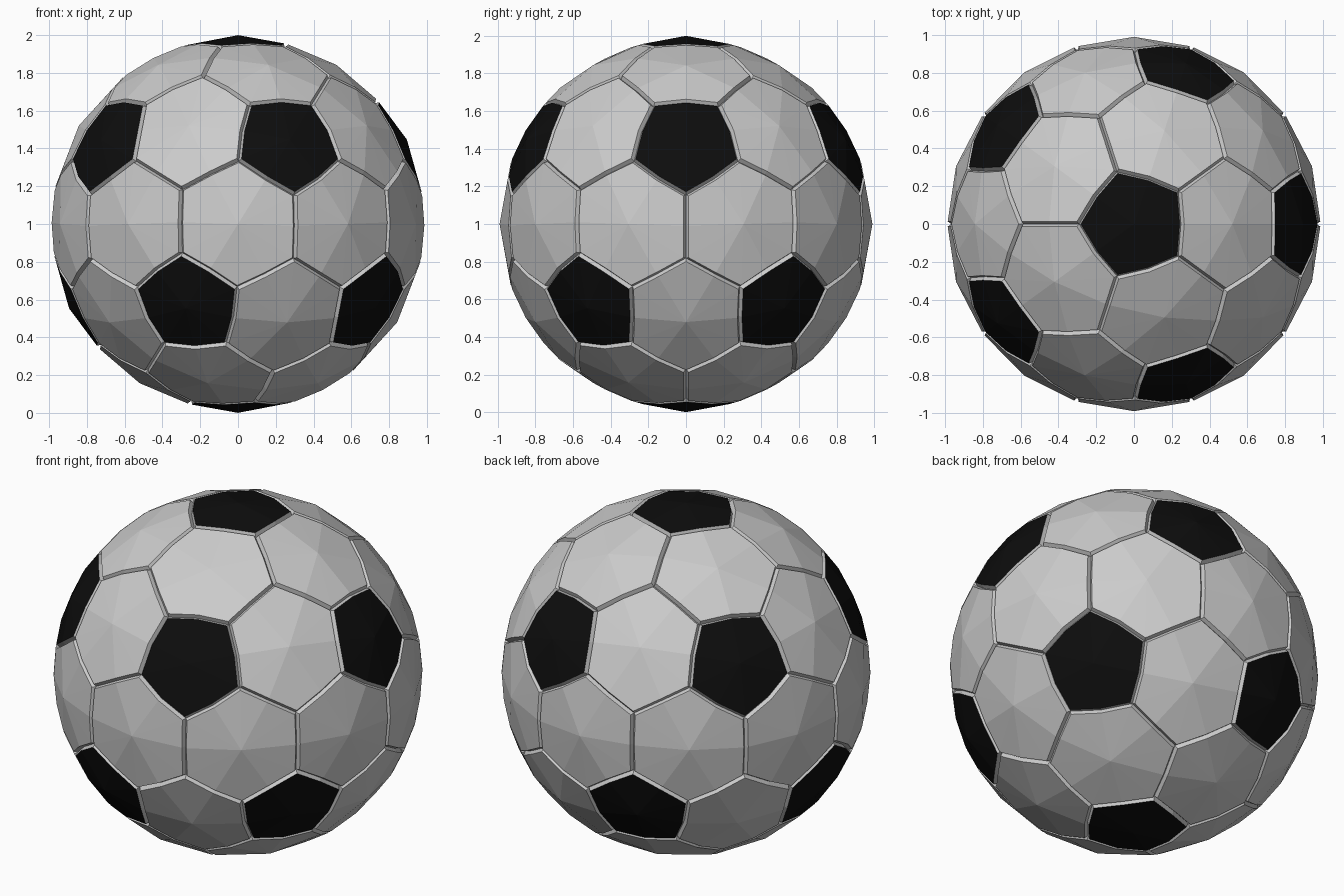
import bpy, bmesh, math
from mathutils import Vector, Matrix

if "Cube" in bpy.data.objects:
    bpy.data.objects.remove(bpy.data.objects["Cube"])

GAP = 0.013          # half width of a seam
RIM, SEAM = 0.987, 0.965
CENTRE = Vector((0, 0, 1))

# Layout: vertices of a 42-point icosphere are the panel centres
# (12 pentagons + 30 hexagons), its triangle centres are the panel corners
ico = bmesh.new()
bmesh.ops.create_icosphere(ico, subdivisions=2, radius=1)
ring = next(v for v in ico.verts if len(v.link_edges) == 5 and 0.3 < v.co.z < 0.6)
turn = -math.atan2(ring.co.y, ring.co.x)
bmesh.ops.rotate(ico, verts=ico.verts, cent=(0, 0, 0), matrix=Matrix.Rotation(turn, 3, 'Z'))
for v in ico.verts:
    v.co.normalize()


def outline(v):
    """Panel border directions, alternating corner and edge midpoint, anticlockwise."""
    n = v.co.normalized()
    a = n.orthogonal().normalized()
    b = n.cross(a)
    ang = lambda p: math.atan2(p.dot(b), p.dot(a))
    corners = sorted(((f.calc_center_median().normalized(), f) for f in v.link_faces),
                     key=lambda c: ang(c[0]))
    pts = []
    for i, (p, f) in enumerate(corners):
        q, g = corners[(i + 1) % len(corners)]
        edge = next(e for e in f.edges if e in g.edges[:] and v in e.verts)
        arc = (edge.verts[0].co + edge.verts[1].co).normalized()
        pts += [p, (p + q).normalized().lerp(arc, 0.4).normalized()]
    return pts


def make_object(name, bm, colour=None):
    bmesh.ops.remove_doubles(bm, verts=bm.verts, dist=1e-4)
    bmesh.ops.recalc_face_normals(bm, faces=bm.faces)
    for f in bm.faces:
        if f.normal.dot(f.calc_center_median() - CENTRE) < 0:
            f.normal_flip()
    me = bpy.data.meshes.new(name)
    bm.to_mesh(me)
    bm.free()
    ob = bpy.data.objects.new(name, me)
    bpy.context.collection.objects.link(ob)
    if colour:
        mat = bpy.data.materials.new(name + "_colour")
        mat.diffuse_color = colour
        mat.use_nodes = True
        mat.node_tree.nodes["Principled BSDF"].inputs["Base Color"].default_value = mat.diffuse_color
        me.materials.append(mat)
    return ob


hexes, pents, seams = bmesh.new(), bmesh.new(), bmesh.new()


def face(bm, pts):
    bm.faces.new([bm.verts.new(p + CENTRE) for p in pts])


for v in ico.verts:
    sides = len(v.link_edges)
    is_pent = sides == 5
    border = outline(v)
    mid = v.co * (1.0 if is_pent else 0.991)
    # Rim pulled in from the seam line
    rim = []
    for i, p in enumerate(border):
        step = GAP / math.cos(math.pi / sides) if i % 2 == 0 else GAP
        rim.append((p + (v.co - p).normalized() * step).normalized() * RIM)
    # Domed panel fan and sloped groove walls
    for i in range(len(border)):
        j = (i + 1) % len(border)
        face(pents if is_pent else hexes, [mid, rim[i], rim[j]])
        face(seams, [rim[i], border[i] * SEAM, border[j] * SEAM, rim[j]])
ico.free()

make_object("hexagon_panels", hexes)
make_object("pentagon_panels", pents, (0.004, 0.004, 0.004, 1))
make_object("seams", seams)
